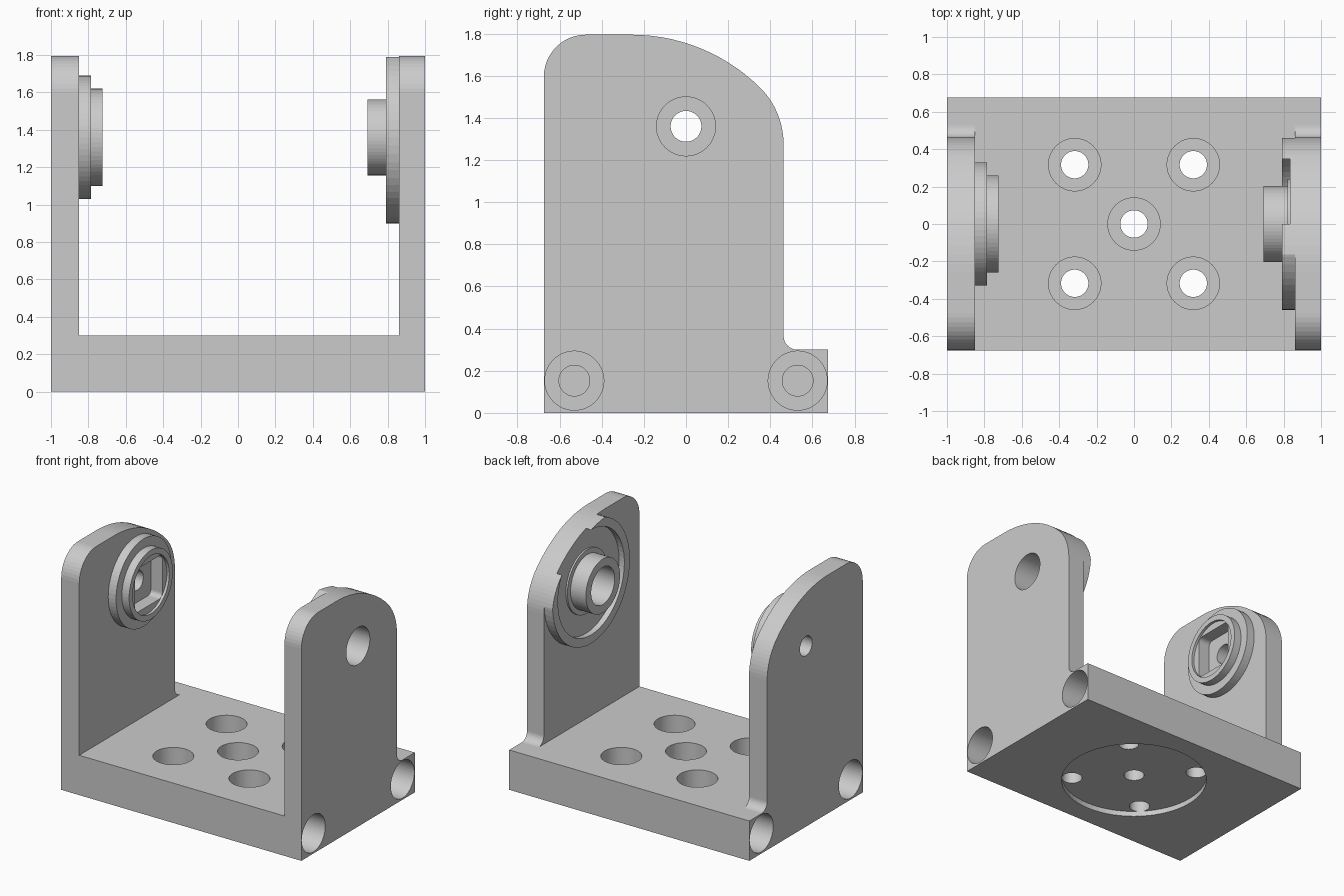
import bpy, bmesh, math
from mathutils import Matrix, Vector

if "Cube" in bpy.data.objects:
    bpy.data.objects.remove(bpy.data.objects["Cube"])

PIVOT_Z = 1.36
SEG = 64


def to_object(bm, name):
    bmesh.ops.recalc_face_normals(bm, faces=bm.faces)
    me = bpy.data.meshes.new(name)
    bm.to_mesh(me)
    bm.free()
    ob = bpy.data.objects.new(name, me)
    bpy.context.collection.objects.link(ob)
    return ob


def box(x0, x1, y0, y1, z0, z1, round_x=0):
    bm = bmesh.new()
    bmesh.ops.create_cube(bm, size=1)
    for v in bm.verts:
        v.co = Vector(((x0 + x1) / 2 + v.co.x * (x1 - x0),
                       (y0 + y1) / 2 + v.co.y * (y1 - y0),
                       (z0 + z1) / 2 + v.co.z * (z1 - z0)))
    if round_x:
        edges = [e for e in bm.edges if abs(e.verts[0].co.x - e.verts[1].co.x) > 1e-4]
        bmesh.ops.bevel(bm, geom=edges, offset=round_x, segments=5, profile=0.5, affect='EDGES')
    return to_object(bm, "box_tool")


def cyl(axis, r, a, b, u, v):
    """Cylinder from a to b along 'x' (centre y=u, z=v) or 'z' (centre x=u, y=v)."""
    bm = bmesh.new()
    m = (a + b) / 2
    if axis == 'x':
        mat = Matrix.Translation((m, u, v)) @ Matrix.Rotation(math.pi / 2, 4, 'Y')
    else:
        mat = Matrix.Translation((u, v, m))
    bmesh.ops.create_cone(bm, cap_ends=True, segments=SEG, radius1=r, radius2=r,
                          depth=b - a, matrix=mat)
    return to_object(bm, "round_tool")


def boolean(target, tool, op='DIFFERENCE'):
    tool.hide_render = True
    mod = target.modifiers.new(op, 'BOOLEAN')
    mod.operation, mod.solver, mod.object = op, 'EXACT', tool
    bpy.context.view_layer.objects.active = target
    bpy.ops.object.modifier_apply(modifier=mod.name)
    bpy.data.objects.remove(tool, do_unlink=True)


def arc(cy, cz, r, a0, a1, n):
    return [(cy + r * math.cos(math.radians(a0 + (a1 - a0) * i / n)),
             cz + r * math.sin(math.radians(a0 + (a1 - a0) * i / n))) for i in range(n + 1)]


# Side profile (y, z) of the whole bracket, extruded across its width
big_r, small_r, turn = 0.87, 0.377, 45.4
t = math.radians(turn)
small_y = -0.26 + (big_r - small_r) * math.cos(t)
small_z = 0.925 + (big_r - small_r) * math.sin(t)
back = small_y + small_r
profile = [(-0.675, 0), (0.675, 0), (0.675, 0.3)]
profile += arc(back + 0.065, 0.365, 0.065, 270, 180, 8)
profile += arc(small_y, small_z, small_r, 0, turn, 10)
profile += arc(-0.26, 0.925, big_r, turn, 90, 14)[1:]
profile += arc(-0.475, 1.595, 0.2, 90, 180, 12)

bm = bmesh.new()
face = bm.faces.new([bm.verts.new((-1, y, z)) for y, z in profile])
ext = bmesh.ops.extrude_face_region(bm, geom=[face])
bmesh.ops.translate(bm, vec=(2, 0, 0),
                    verts=[g for g in ext['geom'] if isinstance(g, bmesh.types.BMVert)])
bracket = to_object(bm, "pivot_bracket")

# Space between the walls, minus the raised discs and bosses that stay behind
gap = box(-0.85, 0.86, -1, 1, 0.3, 2.2)
boolean(gap, cyl('x', 0.46, 0.79, 0.95, 0, PIVOT_Z))             # right disc
boolean(gap, cyl('x', 0.395, 0.75, 0.833, 0, PIVOT_Z), 'UNION')  # recess in right disc
for r, a, b in ((0.24, 0.82, 0.95), (0.203, 0.692, 0.95),        # right collar and boss
                (0.33, -0.95, -0.785), (0.26, -0.95, -0.725)):   # left stepped boss
    boolean(gap, cyl('x', r, a, b, 0, PIVOT_Z))
boolean(bracket, gap)

# Pivot bores and the square socket in the left boss
boolean(bracket, cyl('x', 0.14, 0.6, 1.1, 0, PIVOT_Z))
boolean(bracket, cyl('x', 0.218, -0.745, -0.6, 0, PIVOT_Z))
boolean(bracket, box(-0.84, -0.65, -0.163, 0.163, PIVOT_Z - 0.163, PIVOT_Z + 0.163, 0.035))
boolean(bracket, cyl('x', 0.073, -1.1, -0.7, 0, PIVOT_Z))

# Round recess under the base
boolean(bracket, cyl('z', 0.52, -0.1, 0.04, 0, 0))

# Counterbored holes through the base
for x, y in [(0, 0)] + [(sx * 0.317, sy * 0.317) for sx in (-1, 1) for sy in (-1, 1)]:
    boolean(bracket, cyl('z', 0.14, 0.14, 0.4, x, y))
    boolean(bracket, cyl('z', 0.073, -0.1, 0.2, x, y))

# Blind counterbored holes in both ends of the base
for s in (-1, 1):
    for y in (-0.53, 0.53):
        boolean(bracket, cyl('x', 0.14, *sorted((s * 0.7, s * 1.1)), y, 0.153))
        boolean(bracket, cyl('x', 0.073, *sorted((s * 0.5, s * 0.8)), y, 0.153))
